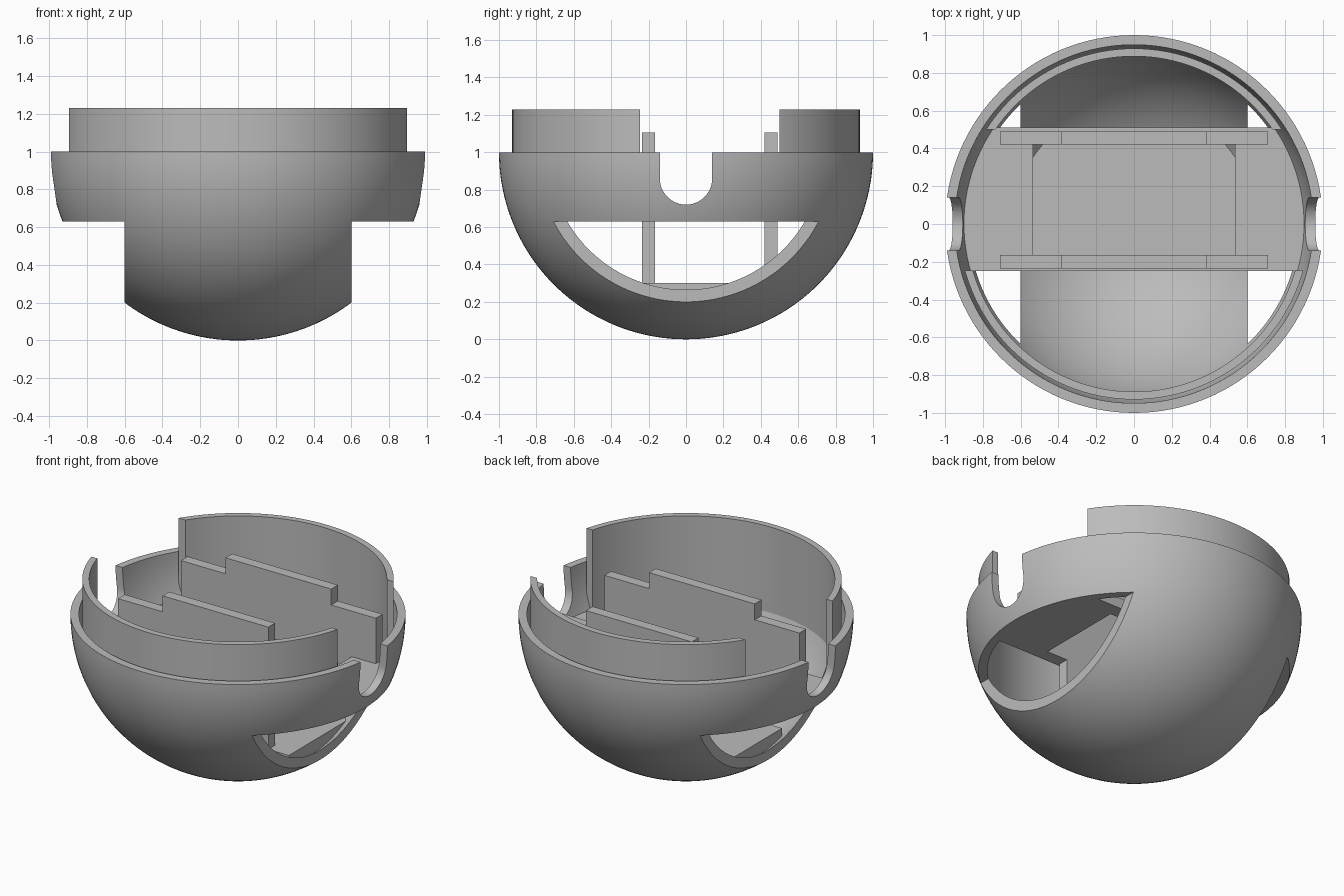
import bpy, bmesh, math
from mathutils import Vector

old = bpy.data.objects.get("Cube")
if old:
    bpy.data.objects.remove(old, do_unlink=True)

grey = bpy.data.materials.new("plain grey")
grey.use_nodes = True
grey.diffuse_color = (0.5, 0.5, 0.5, 1)
grey.node_tree.nodes["Principled BSDF"].inputs["Base Color"].default_value = (0.5, 0.5, 0.5, 1)

SEGMENTS = 128
INNER = 0.949          # inner radius of the bowl
CUT_Z = 0.63           # top of the side openings
FRONT, BACK = (-0.235, -0.165), (0.42, 0.49)   # y extents of the two walls


def finish(bm, name):
    bmesh.ops.remove_doubles(bm, verts=bm.verts, dist=1e-5)
    bmesh.ops.recalc_face_normals(bm, faces=bm.faces)
    mesh = bpy.data.meshes.new(name)
    bm.to_mesh(mesh)
    bm.free()
    mesh.materials.append(grey)
    obj = bpy.data.objects.new(name, mesh)
    bpy.context.collection.objects.link(obj)
    return obj


def box(name, x, y, z):
    bm = bmesh.new()
    bmesh.ops.create_cube(bm, size=1)
    for v in bm.verts:
        v.co = Vector([(a + b) / 2 + c * (b - a) for (a, b), c in zip((x, y, z), v.co)])
    return finish(bm, name)


def lathe(name, profile):
    """Spin a closed (radius, z) outline around the z axis."""
    bm = bmesh.new()
    verts = [bm.verts.new((r, 0, z)) for r, z in profile]
    edges = [bm.edges.new((v, verts[(i + 1) % len(verts)])) for i, v in enumerate(verts)
             if max(v.co.x, verts[(i + 1) % len(verts)].co.x) > 1e-6]
    bmesh.ops.spin(bm, geom=verts + edges, axis=(0, 0, 1), cent=(0, 0, 0),
                   angle=math.tau, steps=SEGMENTS, use_merge=True)
    return finish(bm, name)


def arc(radius, steps=40):
    """Quarter circle from the bottom pole up to the rim."""
    angles = [math.pi / 2 * i / steps for i in range(steps + 1)]
    return [(radius * math.sin(a), 1 - radius * math.cos(a)) for a in angles]


def boolean(obj, operation, *cutters):
    for cutter in cutters:
        mod = obj.modifiers.new("cut", 'BOOLEAN')
        mod.operation, mod.solver, mod.object = operation, 'EXACT', cutter
        bpy.context.view_layer.objects.active = obj
        bpy.ops.object.modifier_apply(modifier=mod.name)
        bpy.data.objects.remove(cutter, do_unlink=True)


def smooth(obj):
    bpy.ops.object.select_all(action='DESELECT')
    obj.select_set(True)
    bpy.context.view_layer.objects.active = obj
    bpy.ops.object.shade_smooth_by_angle(angle=math.radians(30))


# Hollow bowl with a rounded slot and a large opening on both sides
bowl = lathe("bowl", arc(1.0) + arc(INNER)[::-1])
bm = bmesh.new()
bottom = [(0.14 * math.cos(a), 0.86 - 0.14 * math.sin(a))
          for a in [math.pi * i / 24 for i in range(25)]]
outline = [(0.14, 1.3)] + bottom + [(-0.14, 1.3)]
face = bm.faces.new([bm.verts.new((-2, y, z)) for y, z in outline])
new = bmesh.ops.extrude_face_region(bm, geom=[face])["geom"]
bmesh.ops.translate(bm, vec=(4, 0, 0), verts=[g for g in new if isinstance(g, bmesh.types.BMVert)])
slot = finish(bm, "slot_cutter")
boolean(bowl, 'DIFFERENCE', slot,
        box("left_cutter", (0.6, 2), (-2, 2), (-1, CUT_Z)),
        box("right_cutter", (-2, -0.6), (-2, 2), (-1, CUT_Z)))
smooth(bowl)

# Thin upright collar, open across the middle
collar = lathe("collar", [(0.888, 0.66), (0.929, 0.66), (0.929, 1.23), (0.888, 1.23)])
boolean(collar, 'DIFFERENCE', box("collar_cutter", (-2, 2), (-0.245, 0.5), (0, 2)))
smooth(collar)

# Shelf across the bowl with a rectangular hole
shelf = lathe("shelf", [(0, CUT_Z + 0.001), (0.905, CUT_Z + 0.001), (0.905, 0.7), (0, 0.7)])
boolean(shelf, 'INTERSECT', box("shelf_limit", (-2, 2), (-0.25, 0.51), (0, 2)))
boolean(shelf, 'DIFFERENCE', box("hole_cutter", (-0.535, 0.535), (FRONT[1], BACK[0]), (0, 2)))
smooth(shelf)

# Flat base block that fills the bottom of the bowl between the walls
base = box("base_block", (-0.535, 0.535), (FRONT[0], BACK[1]), (-0.1, 0.3))
boolean(base, 'INTERSECT', lathe("base_limit", arc(0.965) + [(0, 1)]))

# Stepped walls: a tall middle down to the base, with lower wings on the shelf
for side, y in (("front", FRONT), ("back", BACK)):
    box(side + "_wall_middle", (-0.385, 0.385), y, (0.26, 1.105))
    for wing, sign in (("left", 1), ("right", -1)):
        box(f"{side}_wall_{wing}_wing", sorted((sign * 0.385, sign * 0.71)), y, (0.65, 1.0))
